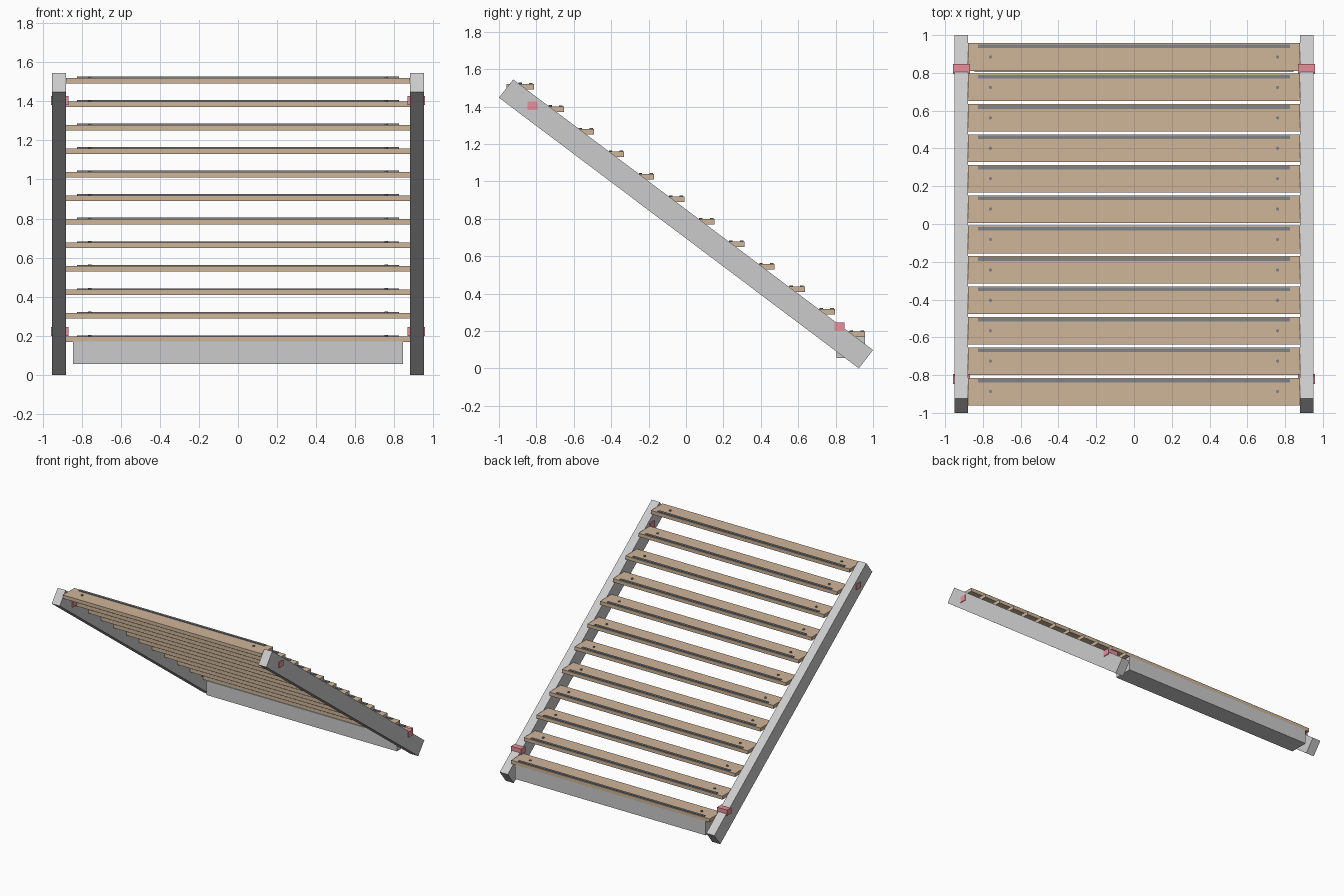
import bpy, bmesh
from mathutils import Matrix

if "Cube" in bpy.data.objects:
    bpy.data.objects.remove(bpy.data.objects["Cube"])


def material(name, rgb):
    m = bpy.data.materials.new(name)
    m.diffuse_color = (*rgb, 1)
    m.use_nodes = True
    m.node_tree.nodes["Principled BSDF"].inputs["Base Color"].default_value = m.diffuse_color
    return m


wood = material("wood", (0.62, 0.46, 0.32))
dark = material("dark_grip", (0.22, 0.23, 0.25))
red = material("red_bracket", (0.8, 0.28, 0.33))


def finish(name, bm, mat=None):
    bmesh.ops.recalc_face_normals(bm, faces=bm.faces)
    me = bpy.data.meshes.new(name)
    bm.to_mesh(me)
    bm.free()
    if mat:
        me.materials.append(mat)
    ob = bpy.data.objects.new(name, me)
    bpy.context.collection.objects.link(ob)
    return ob


def box(name, x, y, z, mat=None):
    """Box given as (min, max) along each axis."""
    bm = bmesh.new()
    bmesh.ops.create_cube(bm, size=1)
    for v in bm.verts:
        v.co = [lo + (c + 0.5) * (hi - lo) for c, (lo, hi) in zip(v.co, (x, y, z))]
    return finish(name, bm, mat)


def screw(name, x, y, z):
    bm = bmesh.new()
    bmesh.ops.create_cone(bm, cap_ends=True, segments=8, radius1=0.009, radius2=0.009,
                          depth=0.014, matrix=Matrix.Translation((x, y, z)))
    return finish(name, bm, dark)


# Side stringers: sloped rectangular profile in y-z, extruded across x
profile = [(-1, 1.447), (-0.924, 1.545), (1, 0.098), (0.924, 0)]
for side, label in ((-1, "left"), (1, "right")):
    bm = bmesh.new()
    face = bm.faces.new([bm.verts.new((side * 0.88, y, z)) for y, z in profile])
    ext = bmesh.ops.extrude_face_region(bm, geom=[face])["geom"]
    bmesh.ops.translate(bm, vec=(side * 0.071, 0, 0),
                        verts=[v for v in ext if isinstance(v, bmesh.types.BMVert)])
    finish(f"{label}_stringer", bm)

    # Mounting brackets near both ends of the stringer
    xs = sorted((side * 0.869, side * 0.957))
    for end, y, z in (("upper", -0.82, 1.404), ("lower", 0.82, 0.222)):
        box(f"{label}_{end}_bracket", xs, (y - 0.027, y + 0.027),
            (z - 0.023, z + 0.023), red)

# Treads with grip strip on the back edge and a screw at each end
for i in range(12):
    y, top = 0.884 - 0.161 * i, 0.196 + 0.1204 * i
    box(f"tread_{i + 1}", (-0.88, 0.88), (y - 0.073, y + 0.073), (top - 0.028, top), wood)
    box(f"grip_strip_{i + 1}", (-0.825, 0.825), (y + 0.048, y + 0.067),
        (top - 0.004, top + 0.006), dark)
    for x in (-0.76, 0.76):
        screw(f"tread_screw_{i + 1}", x, y, top)

# Base block under the lowest tread
box("base_block", (-0.845, 0.845), (0.805, 0.957), (0.055, 0.17))
